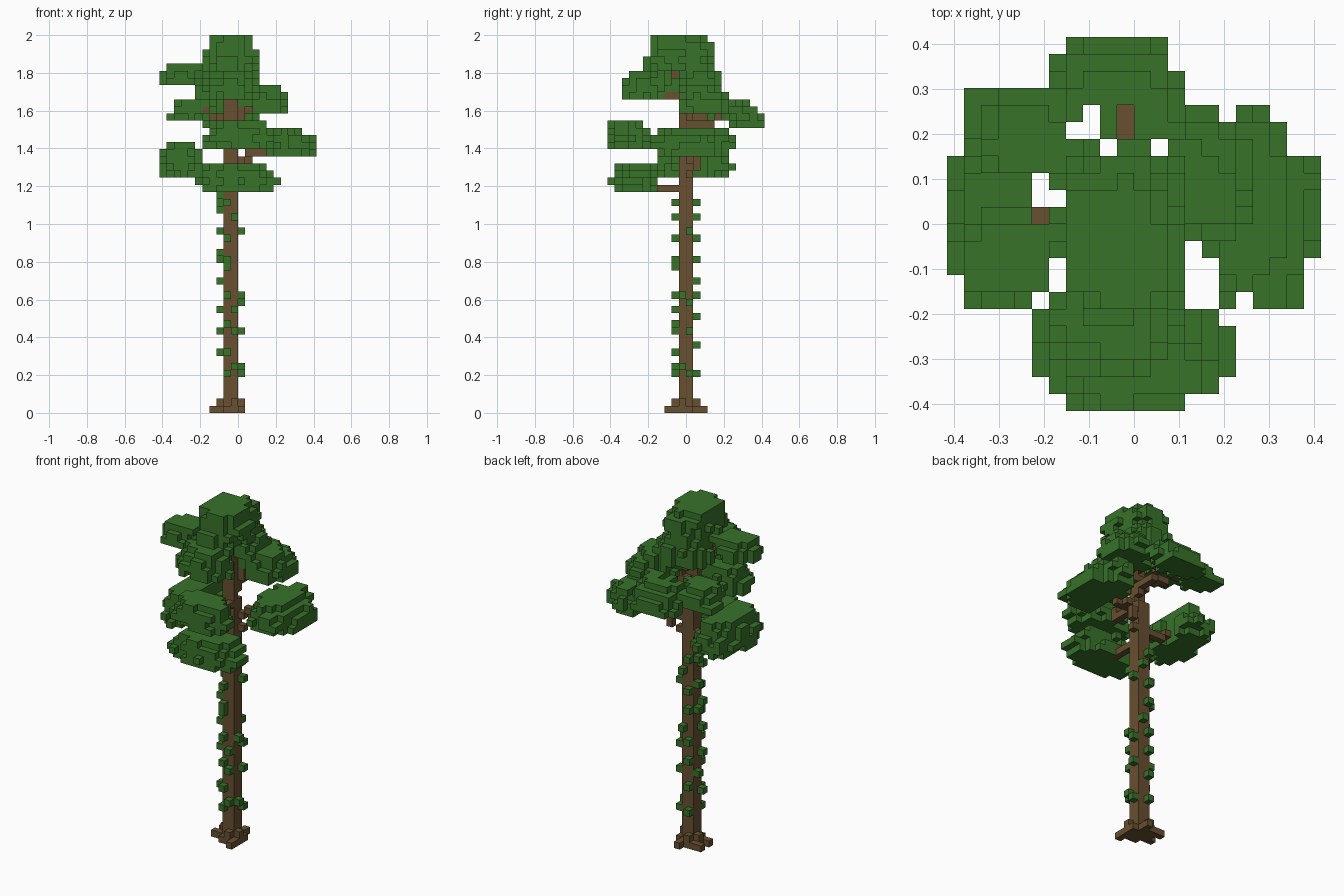
import bpy
import bmesh
import math
import random
from mathutils import Vector

random.seed(5)
V = 2 / 53  # cube size: the tree is 53 cubes tall
LOW, HIGH = -11, 10

if "Cube" in bpy.data.objects:
    bpy.data.objects.remove(bpy.data.objects["Cube"], do_unlink=True)


def material(name, colour):
    mat = bpy.data.materials.new(name)
    mat.use_nodes = True
    mat.diffuse_color = colour
    mat.node_tree.nodes["Principled BSDF"].inputs["Base Color"].default_value = colour
    return mat


# Columns left open between the pads
gaps = {(-6, 0), (-6, 1), (-6, 2), (-5, 1), (-5, -3), (-5, -4)}
gaps |= {(-4, 5), (-3, 5), (-3, 6), (-2, 4), (-1, 5), (-1, 6), (1, 4)}


def canopy(cx, cy, low, top, rx, ry, droop):
    """Stack of ragged layers; lower layers lean outwards by droop."""
    cells = set()
    span = top - low
    for k in range(low, top + 1):
        t = (k - low) / span
        size = 1 - 0.22 * t * t if k > low else 0.9
        lean = 1 + droop * (0.5 - t)
        ragged = {}
        shift = random.randint(0, 1)
        for i in range(LOW, HIGH + 1):
            for j in range(LOW, HIGH + 1):
                d = math.hypot((i + 0.5 - cx * lean) / rx, (j + 0.5 - cy * lean) / ry)
                block = ((i + shift) // 2, (j + k) // 2)
                rim = ragged.setdefault(block, random.uniform(0.82, 1.1))
                if d < rim * size and (i, j) not in gaps:
                    cells.add((i, j, k))
    return cells


def branch(start, end):
    """Straight run of cubes between two points."""
    a, b = Vector(start), Vector(end)
    steps = math.ceil(max(abs(c) for c in b - a)) + 1
    return {tuple(math.floor(c) for c in a.lerp(b, n / steps)) for n in range(steps + 1)}


def cube_object(name, cells, solid, mat):
    """Mesh with only the outer faces of a set of cubes."""
    bm = bmesh.new()
    verts = {}
    for cell in sorted(cells):
        for axis in range(3):
            for side in (0, 1):
                near = list(cell)
                near[axis] += 2 * side - 1
                if tuple(near) in solid:
                    continue
                u, w = (axis + 1) % 3, (axis + 2) % 3
                loop = []
                for du, dw in ((0, 0), (1, 0), (1, 1), (0, 1)):
                    p = list(cell)
                    p[axis] += side
                    p[u] += du
                    p[w] += dw
                    p = tuple(p)
                    if p not in verts:
                        verts[p] = bm.verts.new([c * V for c in p])
                    loop.append(verts[p])
                bm.faces.new(loop if side else loop[::-1])
    mesh = bpy.data.meshes.new(name)
    bm.to_mesh(mesh)
    bm.free()
    mesh.materials.append(mat)
    obj = bpy.data.objects.new(name, mesh)
    bpy.context.collection.objects.link(obj)


bark = material("bark brown", (0.135, 0.080, 0.030, 1))
leaf = material("leaf green", (0.040, 0.170, 0.023, 1))

# Trunk: thick below, thin inside the crown
trunk = {(i, j, k) for i in (-2, -1) for j in (-1, 0) for k in range(38)}
trunk |= {(i, -1, k) for i in (-2, -1) for k in range(38, 50)}
trunk |= {(-1, 0, k) for k in range(45, 49)}

# Roots spreading on the ground
roots = {(-4, -1, 0), (-3, -1, 0), (-3, 0, 0), (-3, 1, 0), (-4, 1, 0), (-2, 1, 0)}
roots |= {(-1, 1, 0), (-1, 2, 0), (0, 0, 0), (0, -1, 0), (-1, -2, 0), (0, -2, 0)}
roots |= {(0, -3, 0), (-2, -2, 0), (-3, 0, 1), (0, -1, 1), (-1, -2, 1), (-2, 1, 1)}

# Foliage pads: centre x, centre y, bottom layer, top layer, radius x, radius y, droop
pads = {
    "crown_top": (-1.0, -1.0, 48, 52, 4.2, 5.2, 0),
    "crown_back": (-1.0, 1.8, 45, 48, 4.0, 3.6, 0),
    "upper_right": (-7.6, -2.0, 46, 48, 3.2, 3.4, 0),
    "upper_front": (-1.5, -5.6, 44, 47, 4.2, 3.6, 0.1),
    "upper_left": (3.2, 2.4, 42, 45, 4.0, 3.9, 0.3),
    "middle_back_right": (-6.3, 5.4, 41, 43, 3.5, 2.9, 0.2),
    "middle_back": (-1.0, 7.8, 40, 43, 4.2, 3.2, 0.25),
    "middle_front": (-0.2, -8.2, 37, 40, 5.2, 3.1, 0),
    "lower_left": (7.2, 0.8, 36, 39, 3.8, 6.1, 0.1),
    "lower_right": (-7.8, 0.7, 33, 37, 3.5, 6.0, 0),
    "lower_front": (0.0, -7.2, 31, 34, 5.9, 3.2, 0),
}

foliage, branches = {}, set()
for name, pad in pads.items():
    foliage[name + "_foliage"] = canopy(*pad)
    if not name.startswith("crown"):
        cx, cy, low = pad[:3]
        branches |= branch((-0.5, 0, low - 0.5), (cx * 0.8, cy * 0.8, low + 1.5))
branches |= branch((0, 0.5, 33), (3, 2, 37))
branches -= trunk

# Climbing leaves on the four sides of the trunk
climbers = set()
for k in (8, 11, 14, 18, 21, 22, 25, 28, 29, 30):
    climbers.add((-3, -1 + k % 2, k))
for k in (5, 6, 11, 15, 16, 25):
    climbers.add((0, -1 + k % 2, k))
for k in (5, 6, 8, 11, 12, 14, 16, 20, 21, 24, 27, 29):
    climbers.add((-2 + k // 2 % 2, -2, k))
for k in (5, 9, 13, 16, 18, 21, 24, 27, 29):
    climbers.add((-2 + k // 2 % 2, 1, k))

# Wood wins wherever cubes overlap, then earlier pads
taken = trunk | roots | branches
parts = {}
for name, cells in list(foliage.items()) + [("climbing_leaves", climbers)]:
    parts[name] = cells - taken
    taken |= cells

for name, cells in (("trunk", trunk), ("roots", roots), ("branches", branches)):
    cube_object(name, cells, taken, bark)
for name, cells in parts.items():
    cube_object(name, cells, taken, leaf)
